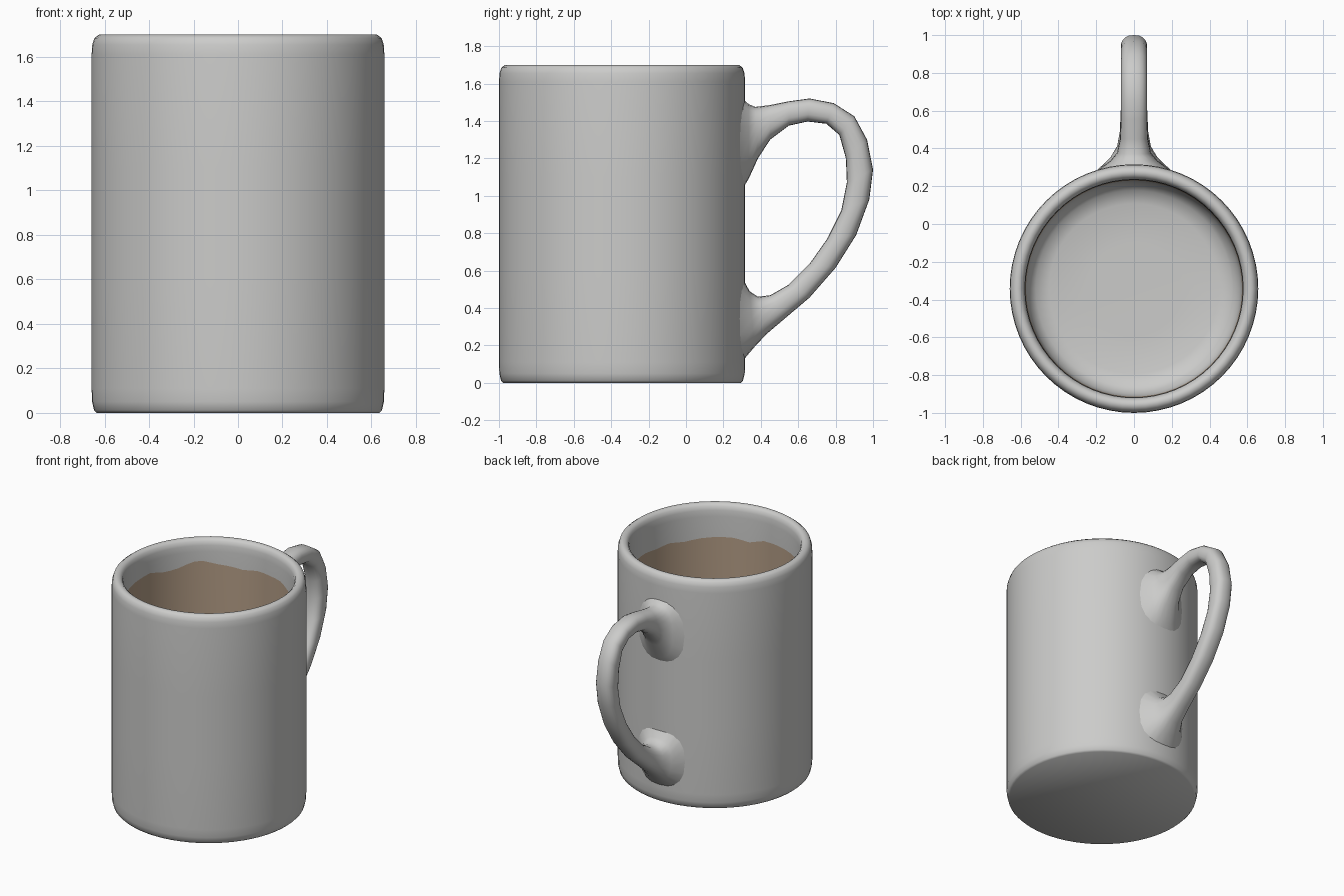
import bpy, bmesh, math, random

if "Cube" in bpy.data.objects:
    bpy.data.objects.remove(bpy.data.objects["Cube"])

random.seed(4)
SEGS = 64
CY = -0.342          # cup axis in y


def material(name, rgb):
    m = bpy.data.materials.new(name)
    m.diffuse_color = (*rgb, 1.0)
    m.use_nodes = True
    m.node_tree.nodes["Principled BSDF"].inputs["Base Color"].default_value = m.diffuse_color
    return m


ceramic = material("grey_ceramic", (0.60, 0.60, 0.59))
coffee = material("coffee_brown", (0.46, 0.34, 0.24))


def finish(bm, name, mats, angle):
    bmesh.ops.recalc_face_normals(bm, faces=bm.faces)
    me = bpy.data.meshes.new(name)
    bm.to_mesh(me)
    bm.free()
    for m in mats:
        me.materials.append(m)
    ob = bpy.data.objects.new(name, me)
    bpy.context.collection.objects.link(ob)
    bpy.ops.object.select_all(action='DESELECT')
    ob.select_set(True)
    bpy.context.view_layer.objects.active = ob
    bpy.ops.object.shade_smooth_by_angle(angle=math.radians(angle))
    return ob


def bridge(bm, a, b, mat=0):
    n = len(a)
    for i in range(n):
        f = bm.faces.new((a[i], a[(i + 1) % n], b[(i + 1) % n], b[i]))
        f.material_index = mat


# Ragged upper edge of the coffee stain on the inner wall
def stain_edge():
    keys = [random.uniform(-0.02, 0.02) for _ in range(SEGS // 2)]
    zs = []
    for i in range(SEGS):
        a = 2 * math.pi * i / SEGS
        k = keys[i // 2] if i % 2 == 0 else (keys[i // 2] + keys[(i // 2 + 1) % len(keys)]) / 2
        peak = 0.05 * max(0, 1 - abs(a - math.radians(132)) / 0.3)
        zs.append(1.48 + 0.03 * math.cos(a - math.radians(135)) + k + peak)
    return zs


# Cup: one lathed wall, outside, rolled rim, inside and floor
outer = [(0.635, 0.0), (0.647, 0.012), (0.656, 0.05), (0.658, 0.11), (0.658, 0.6),
         (0.658, 1.1), (0.658, 1.61), (0.655, 1.655), (0.645, 1.685), (0.625, 1.70),
         (0.603, 1.698), (0.586, 1.683), (0.578, 1.655), (0.576, 1.61)]
inner = [(0.574, 1.0), (0.572, 0.24), (0.558, 0.17), (0.52, 0.12), (0.45, 0.10), (0.25, 0.095)]
bm = bmesh.new()


def ring(r, z):
    return [bm.verts.new((r * math.cos(2 * math.pi * i / SEGS),
                          CY + r * math.sin(2 * math.pi * i / SEGS),
                          z[i] if isinstance(z, list) else z)) for i in range(SEGS)]


rings = [ring(r, z) for r, z in outer]
stain = len(rings)
rings.append(ring(0.575, stain_edge()))
rings += [ring(r, z) for r, z in inner]
for i in range(len(rings) - 1):
    bridge(bm, rings[i], rings[i + 1], 1 if i in (stain, stain + 1) else 0)
bm.faces.new(rings[0])
bm.faces.new(rings[-1])
finish(bm, "cup", [ceramic, coffee], 50)

# Handle: rounded sections between outer and inner side outlines, flared at the wall
# (outer y, outer z, inner y, inner z, half width)
sections = [
    (0.28, 1.54, 0.28, 1.00, 0.20), (0.335, 1.49, 0.335, 1.09, 0.125),
    (0.37, 1.475, 0.385, 1.20, 0.09), (0.45, 1.485, 0.45, 1.30, 0.074),
    (0.55, 1.505, 0.55, 1.375, 0.07), (0.66, 1.52, 0.65, 1.397, 0.07),
    (0.79, 1.495, 0.75, 1.385, 0.07), (0.90, 1.425, 0.82, 1.325, 0.07),
    (0.968, 1.30, 0.855, 1.20, 0.07), (1.0, 1.14, 0.86, 1.07, 0.07),
    (0.98, 0.98, 0.83, 0.92, 0.07), (0.91, 0.79, 0.755, 0.77, 0.07),
    (0.80, 0.615, 0.66, 0.635, 0.07), (0.66, 0.455, 0.55, 0.525, 0.07),
    (0.53, 0.345, 0.45, 0.468, 0.075), (0.43, 0.26, 0.385, 0.46, 0.09),
    (0.365, 0.19, 0.34, 0.49, 0.125), (0.28, 0.09, 0.28, 0.60, 0.20)]
bm = bmesh.new()
loops = []
for oy, oz, iy, iz, w in sections:
    loop = []
    for k in range(20):
        a = 2 * math.pi * k / 20
        c, s = math.cos(a), math.sin(a)
        u = math.copysign(abs(c) ** 0.8, c)
        v = math.copysign(abs(s) ** 0.8, s)
        t = (1 + v) / 2
        loop.append(bm.verts.new((w * u, iy + (oy - iy) * t, iz + (oz - iz) * t)))
    loops.append(loop)
for a, b in zip(loops, loops[1:]):
    bridge(bm, a, b)
bm.faces.new(loops[0])
bm.faces.new(loops[-1])
finish(bm, "handle", [ceramic], 60)
